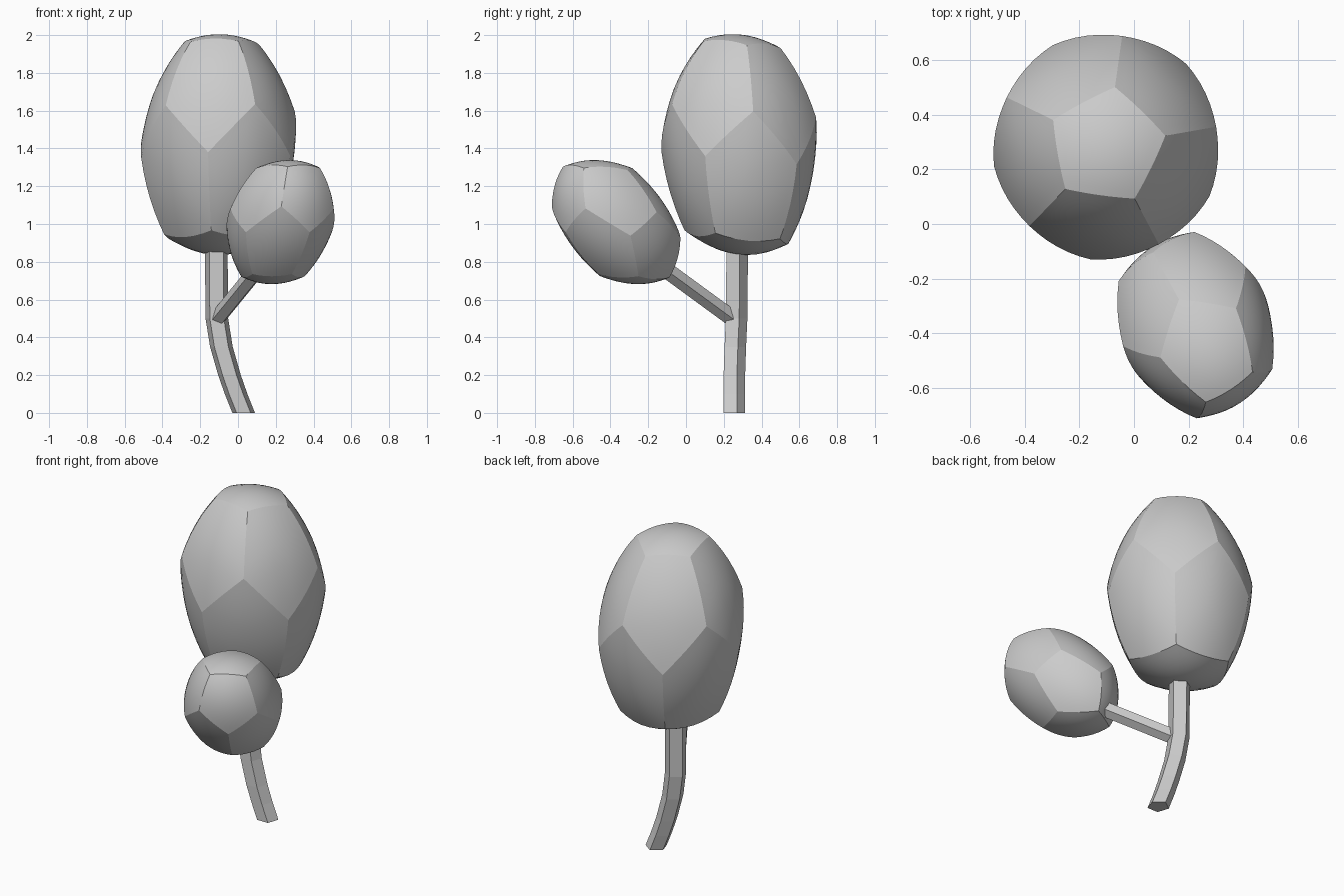
import bpy, bmesh
from math import sin, cos, radians, tau
from mathutils import Matrix, Vector

if "Cube" in bpy.data.objects:
    bpy.data.objects.remove(bpy.data.objects["Cube"])


def finish(bm, name, smooth):
    bmesh.ops.recalc_face_normals(bm, faces=bm.faces[:])
    for f in bm.faces:
        f.smooth = smooth
    me = bpy.data.meshes.new(name)
    bm.to_mesh(me)
    bm.free()
    ob = bpy.data.objects.new(name, me)
    bpy.context.collection.objects.link(ob)
    return ob


def tube(name, points, radius, direction):
    """Five-sided stem swept along points, rings facing one direction."""
    q = Vector(direction).to_track_quat('Z', 'Y').to_matrix()
    bm = bmesh.new()
    rings = []
    for p in points:
        rings.append([bm.verts.new(Vector(p) + q @ Vector(
            (radius * cos(radians(-90 + 72 * i)), radius * sin(radians(-90 + 72 * i)), 0)))
            for i in range(5)])
    for a, b in zip(rings, rings[1:]):
        for i in range(5):
            j = (i + 1) % 5
            bm.faces.new((a[i], a[j], b[j], b[i]))
    bm.faces.new(rings[0])
    bm.faces.new(rings[-1])
    return finish(bm, name, False)


def crown(name, rings, phase, matrix, outer=1.06, bulge=0.61):
    """Inflated dodecahedron: four five-point rings (radius, height)."""
    bm = bmesh.new()
    v = []
    for k, (r, z) in enumerate(rings):
        off = radians(phase) + (tau / 10 if k > 1 else 0)
        v.append([bm.verts.new((r * cos(off + tau * i / 5), r * sin(off + tau * i / 5), z))
                  for i in range(5)])
    top, up, low, bot = v
    bm.faces.new(top)
    bm.faces.new(bot)
    for i in range(5):
        j = (i + 1) % 5
        bm.faces.new((top[i], up[i], low[i], up[j], top[j]))
        bm.faces.new((bot[i], low[i], up[j], low[j], bot[j]))
    ridges = set(bm.edges)
    bmesh.ops.poke(bm, faces=bm.faces[:])
    for e in bm.edges:
        e.smooth = e not in ridges
    bmesh.ops.subdivide_edges(bm, edges=bm.edges[:], cuts=5, use_grid_fill=True)
    for p in bm.verts:
        p.co = p.co.lerp(p.co.normalized() * outer, bulge)
    bm.transform(matrix)
    return finish(bm, name, True)


# Curved trunk and side branch
tube("trunk", [(.03, .25, 0), (-.01, .25, .1), (-.045, .25, .2), (-.088, .255, .35),
               (-.112, .262, .5), (-.115, .265, .86)], .063, (0, 0, 1))
start, end = Vector((-.115, .26, .49)), Vector((.13, -.15, .79))
tube("branch", [start, end], .045, end - start)

# Large crown, slightly sheared
big = Matrix.Translation((-.1, .285, 1.405)) @ Matrix(
    ((.405, 0, 0, 0), (0, .405, 0, 0), (0, -.036, .595, 0), (0, 0, 0, 1)))
crown("large_crown", [(.54, .92), (1, .33), (1, -.1), (.74, -.79)], 10, big)

# Small crown, stretched along its own leaning axis
n = Vector((.28, -.65, .71)).normalized()
stretch = Matrix.Scale(.263, 3) @ Matrix.Scale(.386 / .263, 3, n)
z = Vector((.49, -.81, .31)).normalized()
x = Vector((.215, .29, .437))
x = (x - z * x.dot(z)).normalized()
turn = Matrix((x, z.cross(x), z)).transposed()
# Identity scale replaced by a uniform factor
stretch = Matrix.Diagonal((.263,) * 3) @ Matrix.Scale(.386 / .263, 3, n)
small = Matrix.Translation((.225, -.37, 1.01)) @ (stretch @ turn).to_4x4()
s = 1.08
crown("small_crown", [(.607 * s, .795 * s), (.982 * s, .188 * s),
                      (.982 * s, -.188 * s), (.607 * s, -.795 * s)], 0, small, s)
